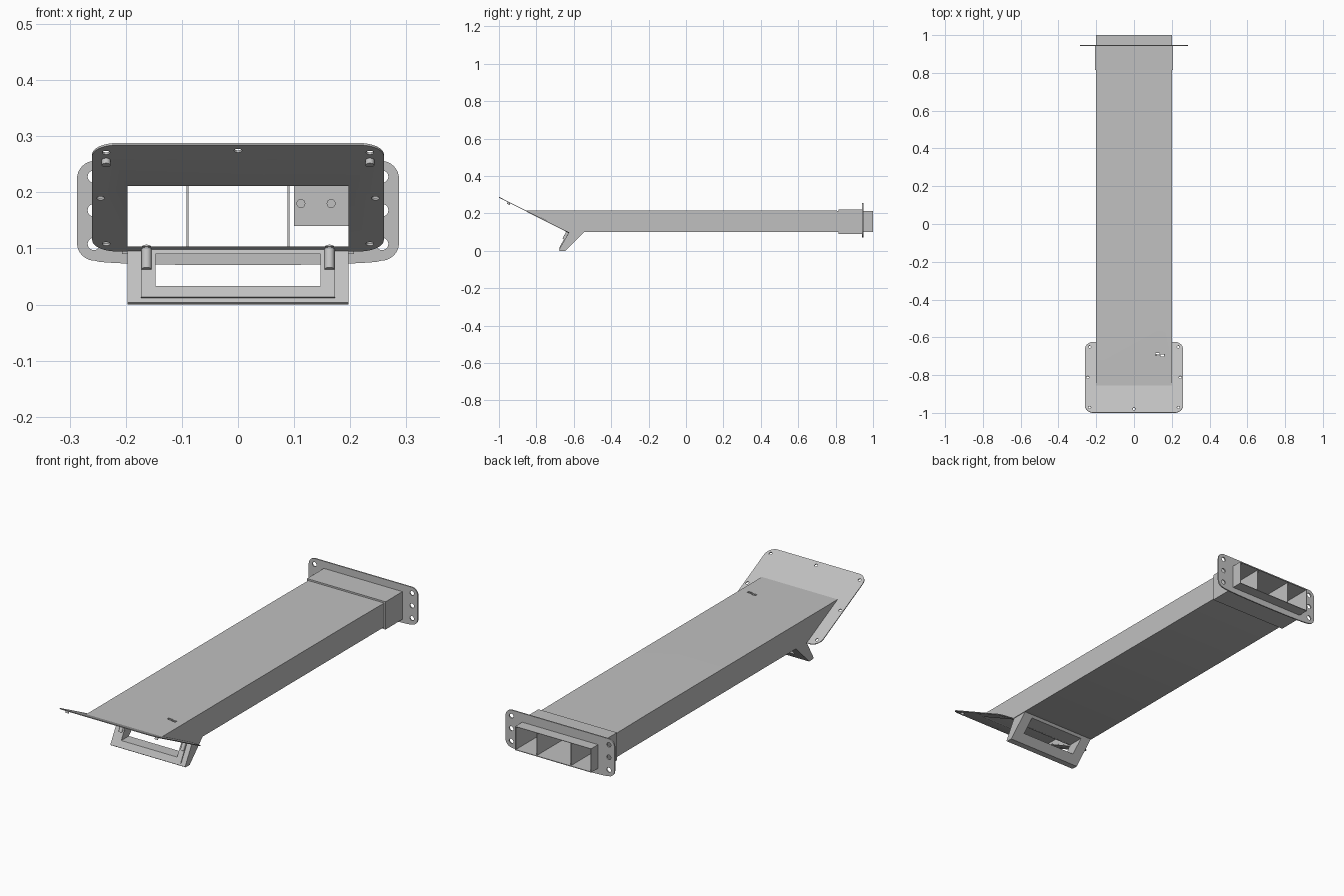
import bpy, bmesh, math
from mathutils import Vector

if "Cube" in bpy.data.objects:
    bpy.data.objects.remove(bpy.data.objects["Cube"], do_unlink=True)

grey = bpy.data.materials.new("light_grey_metal")
grey.use_nodes = True
grey.diffuse_color = (0.53, 0.53, 0.53, 1)
grey.node_tree.nodes["Principled BSDF"].inputs["Base Color"].default_value = grey.diffuse_color

X, Y, Z = Vector((1, 0, 0)), Vector((0, 1, 0)), Vector((0, 0, 1))
parts = []


def prism(name, pts, origin, u, v, depth):
    """Extrude a flat outline, drawn along u and v, by depth along u x v."""
    bm = bmesh.new()
    n = u.cross(v).normalized()
    face = bm.faces.new([bm.verts.new(Vector(origin) + u * a + v * b) for a, b in pts])
    ext = bmesh.ops.extrude_face_region(bm, geom=[face])["geom"]
    bmesh.ops.translate(bm, vec=n * depth, verts=[e for e in ext if isinstance(e, bmesh.types.BMVert)])
    bmesh.ops.recalc_face_normals(bm, faces=bm.faces)
    mesh = bpy.data.meshes.new(name)
    bm.to_mesh(mesh)
    bm.free()
    mesh.materials.append(grey)
    obj = bpy.data.objects.new(name, mesh)
    bpy.context.collection.objects.link(obj)
    parts.append(obj)
    return obj


def box(name, x0, x1, y0, y1, z0, z1):
    return prism(name, [(x0, y0), (x1, y0), (x1, y1), (x0, y1)], (0, 0, z0), X, Y, z1 - z0)


def circle(cx, cy, r, n=20):
    return [(cx + r * math.cos(i * math.tau / n), cy + r * math.sin(i * math.tau / n)) for i in range(n)]


def rounded(w, h, r, n=8):
    """Rounded rectangle outline from half sizes."""
    pts = []
    for k, (sx, sy) in enumerate([(1, 1), (-1, 1), (-1, -1), (1, -1)]):
        for i in range(n + 1):
            a = (k + i / n) * math.pi / 2
            pts.append((sx * (w - r) + r * math.cos(a), sy * (h - r) + r * math.sin(a)))
    return pts


def cut(obj, cutter):
    """Subtract the cutter, bake the result and delete the cutter."""
    mod = obj.modifiers.new("cut", "BOOLEAN")
    mod.operation, mod.solver, mod.object = "DIFFERENCE", "EXACT", cutter
    dg = bpy.context.evaluated_depsgraph_get()
    mesh = bpy.data.meshes.new_from_object(obj.evaluated_get(dg))
    obj.modifiers.clear()
    obj.data = mesh
    parts.remove(cutter)
    bpy.data.objects.remove(cutter, do_unlink=True)


def bore(obj):
    cut(obj, box("bore_cutter", -0.197, 0.197, -1.2, 1.2, 0.103, 0.211))


# Long hollow duct, mitred at the front
duct = prism("duct", [(-0.627, 0.1), (1, 0.1), (1, 0.213), (0.57, 0.216), (-0.856, 0.216)],
             (-0.2, 0, 0), Y, Z, 0.4)
bore(duct)
for x, y in [(0.124, -0.69), (0.151, -0.696)]:
    cut(duct, box("slot_cutter", x - 0.011, x + 0.011, y - 0.006, y + 0.006, 0.19, 0.24))

# Sleeve around the rear of the duct
bore(box("rear_collar", -0.207, 0.207, 0.815, 0.943, 0.09, 0.222))

# Rear mounting flange with a slightly bowed bottom edge
outline = rounded(0.287, 0.089, 0.032)
outline.insert(27, (0, -0.096))
bow = [(0.255 * math.cos(math.pi * i / 12), -0.089 - 0.008 * math.sin(math.pi * i / 12))
       for i in range(11, 0, -1)]
outline[27:28] = bow
flange = prism("rear_flange", outline, (0, 0.948, 0.167), X, Z, 0.006)
bore(flange)
for sx in (-1, 1):
    for dz in (-0.06, 0, 0.06):
        cut(flange, prism("hole_cutter", circle(sx * 0.257, dz, 0.011), (0, 1, 0.168), X, Z, 0.1))

# Inner dividers
for side, x in (("right", -0.09), ("left", 0.09)):
    box(side + "_divider", x - 0.002, x + 0.002, 0.57, 0.995, 0.102, 0.212)

# Slanted front plate with bolt holes
slope = Vector((0, -0.375, 0.19)).normalized()
centre = Vector((0, -0.811, 0.193))
normal = X.cross(slope)
plate = prism("front_plate", rounded(0.26, 0.21, 0.045), centre, X, slope, 0.004)
bore(plate)
holes = [(0, 0.188)] + [(s * a, b) for s in (-1, 1) for a, b in ((0.235, 0.18), (0.245, 0), (0.235, -0.18))]
for a, b in holes:
    cut(plate, prism("hole_cutter", circle(a, b, 0.007), centre - normal * 0.03, X, slope, 0.06))
for side, s in (("right", -1), ("left", 1)):
    prism(side + "_plate_pin", circle(s * 0.235, 0.15, 0.008), centre, X, slope, 0.014)


# Lower slanted frame with a window through it
def window(obj):
    cut(obj, box("window_cutter", -0.147, 0.147, -1, 0, 0.033, 0.09))


window(prism("lower_frame", [(-0.68, 0.004), (-0.675, 0), (-0.645, 0), (-0.545, 0.1), (-0.625, 0.1)],
             (-0.197, 0, 0), Y, Z, 0.394))
rise = Vector((0, 0.055, 0.1)).normalized()
base = Vector((0, -0.681, 0))
window(prism("frame_pad", [(-0.173, 0.013), (0.173, 0.013), (0.173, 0.113), (-0.173, 0.113)],
             base, X, rise, 0.005))
for side, s in (("right", -1), ("left", 1)):
    prism(side + "_frame_stud", circle(s * 0.163, 0, 0.009), base + rise * 0.068 + X.cross(rise) * 0.005,
          X, -X.cross(rise), 0.046)

# Small bracket hanging inside the duct mouth
box("inner_bracket", 0.1, 0.198, -0.692, -0.688, 0.14, 0.213)
for name, x in (("inner", 0.112), ("outer", 0.166)):
    prism(name + "_bracket_screw", circle(x, 0.18, 0.008), (0, -0.69, 0), X, Z, 0.005)

# Keep edges sharp and round parts smooth
bpy.ops.object.select_all(action="DESELECT")
for obj in parts:
    obj.select_set(True)
bpy.context.view_layer.objects.active = duct
bpy.ops.object.shade_smooth_by_angle(angle=math.radians(30))
